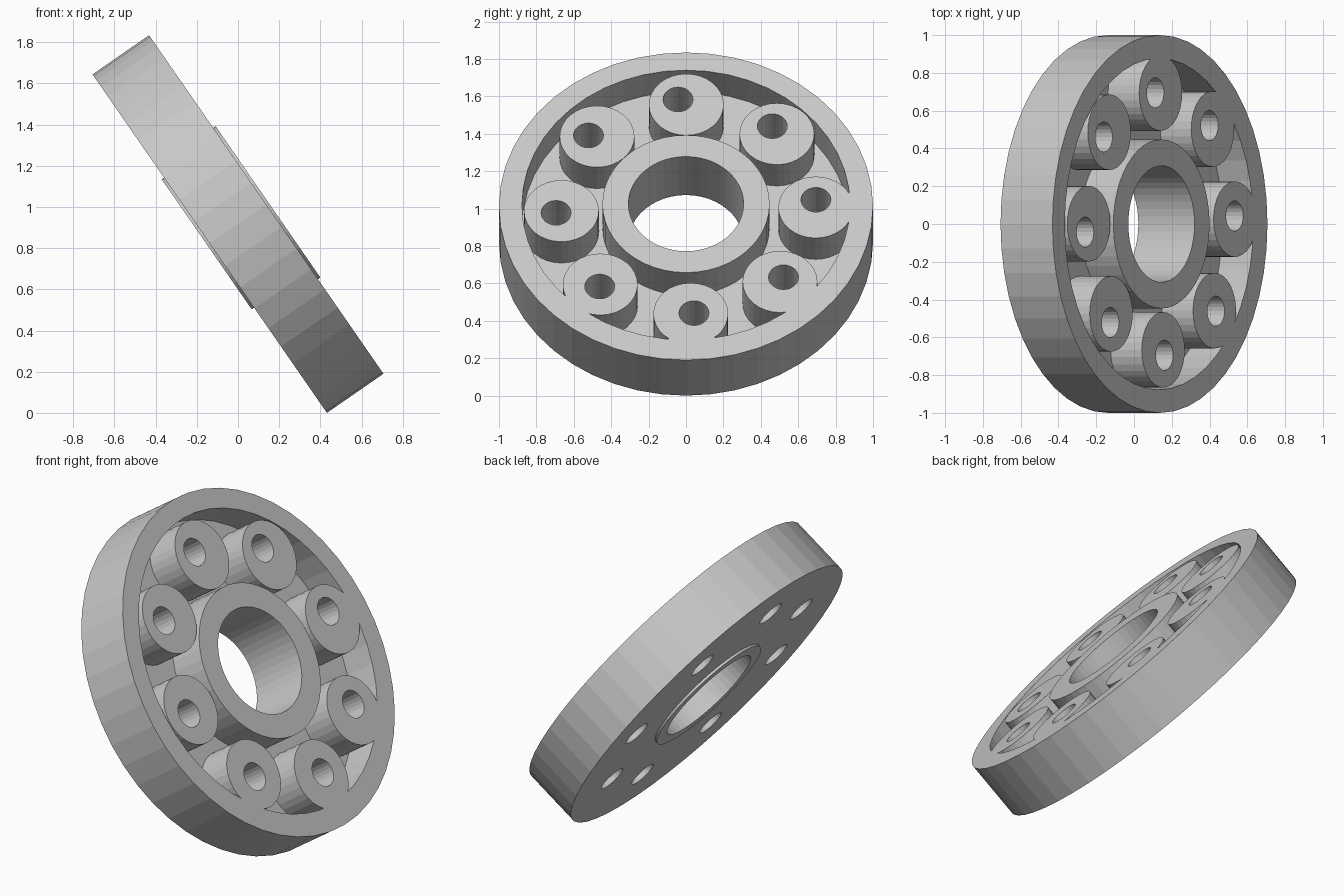
import bpy, bmesh
from math import radians, sin, cos, tau
from mathutils import Matrix, Vector

TILT = radians(34.7)      # elevation of the wheel axis
HALF = 0.167              # half thickness of the disc
FLOOR = HALF - 0.2        # pocket floor level
LIP = 0.181               # half length of the hub

if "Cube" in bpy.data.objects:
    bpy.data.objects.remove(bpy.data.objects["Cube"], do_unlink=True)

grey = bpy.data.materials.new("plain grey")
grey.use_nodes = True
colour = (0.58, 0.58, 0.58, 1)
grey.diffuse_color = colour
grey.node_tree.nodes["Principled BSDF"].inputs["Base Color"].default_value = colour


def add_object(name, bm):
    bmesh.ops.recalc_face_normals(bm, faces=bm.faces)
    mesh = bpy.data.meshes.new(name)
    bm.to_mesh(mesh)
    bm.free()
    mesh.materials.append(grey)
    obj = bpy.data.objects.new(name, mesh)
    bpy.context.collection.objects.link(obj)
    return obj


def cylinders(name, centres, radius, low, high, sides):
    bm = bmesh.new()
    for u, v in centres:
        bmesh.ops.create_cone(bm, cap_ends=True, segments=sides, radius1=radius,
                              radius2=radius, depth=high - low,
                              matrix=Matrix.Translation((u, v, (low + high) / 2)))
    return add_object(name, bm)


def ring_points(radius, start, centre=(0, 0)):
    angles = [radians(start) + tau * i / 8 for i in range(8)]
    return [(centre[0] + radius * cos(a), centre[1] + radius * sin(a)) for a in angles]


def cut(target, cutter):
    cutter.hide_render = True
    mod = target.modifiers.new("cut", 'BOOLEAN')
    mod.operation = 'DIFFERENCE'
    mod.solver = 'EXACT'
    mod.object = cutter
    bpy.context.view_layer.objects.active = target
    bpy.ops.object.modifier_apply(modifier=mod.name)
    bpy.data.objects.remove(cutter, do_unlink=True)


# Disc with a recessed pocket that leaves eight round bosses standing
disc = cylinders("wheel_disc", [(0, 0)], 1, -HALF, HALF, 48)
pocket = cylinders("pocket_cutter", [(0, 0.008)], 0.877, FLOOR, 0.4, 48)
bosses = ring_points(0.68, 1, (0.0135, -0.0185))
cut(pocket, cylinders("boss_cutter", bosses, 0.2, -0.5, 0.5, 32))
cut(disc, pocket)

# Hub seat and small through holes, set slightly off the boss centres
cut(disc, cylinders("seat_cutter", [(0, 0.006)], 0.365, -0.6, 0.6, 48))
cut(disc, cylinders("hole_cutter", ring_points(0.696, 3.5), 0.08, -0.6, 0.6, 24))

# Hub tube: wide at the front, narrower lip at the back
profile = [(0.308, -LIP), (0.384, -LIP), (0.384, FLOOR - 0.03),
           (0.447, FLOOR - 0.03), (0.447, LIP), (0.308, LIP)]
bm = bmesh.new()
verts = [bm.verts.new((r, 0, w)) for r, w in profile]
edges = [bm.edges.new((a, b)) for a, b in zip(verts, verts[1:] + verts[:1])]
bmesh.ops.spin(bm, geom=verts + edges, cent=(0, 0, 0), axis=(0, 0, 1),
               angle=tau, steps=48, use_merge=True)
bmesh.ops.remove_doubles(bm, verts=bm.verts, dist=0.0001)
bmesh.ops.translate(bm, verts=bm.verts, vec=(0, 0.006, 0))
hub = add_object("hub", bm)

# Lean both parts so the front face looks right and upward
side = Vector((0, 1, 0))
axis = Vector((cos(TILT), 0, sin(TILT)))
up = axis.cross(side)
lean = Matrix((side, up, axis)).transposed().to_4x4()
lean.translation = (0, 0, cos(TILT) + HALF * sin(TILT))
for obj in (disc, hub):
    obj.data.transform(lean)
    obj.data.update()
